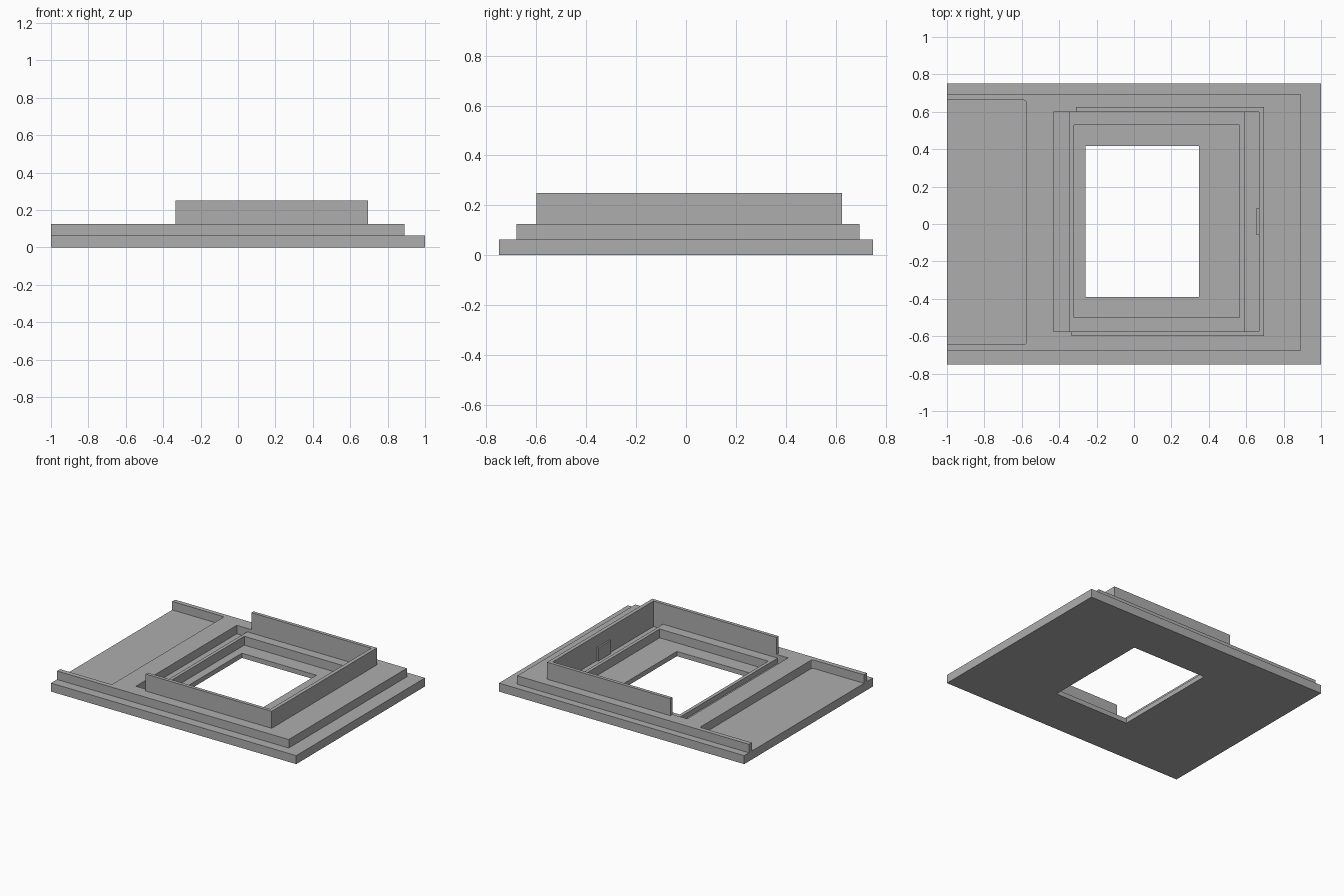
import bpy, bmesh

cube = bpy.data.objects.get("Cube")
if cube:
    bpy.data.objects.remove(cube, do_unlink=True)

grey = bpy.data.materials.new("plain_grey")
grey.use_nodes = True
COLOUR = (0.42, 0.42, 0.42, 1)
grey.diffuse_color = COLOUR
grey.node_tree.nodes["Principled BSDF"].inputs["Base Color"].default_value = COLOUR

BASE_TOP, DECK_TOP, WALL_TOP = 0.0625, 0.125, 0.25
LEDGE, RING_TOP = 0.035, 0.10


def prism(name, points, z0, z1, corner=0):
    """Extrude a flat outline from z0 to z1, optionally rounding its corners."""
    bm = bmesh.new()
    face = bm.faces.new([bm.verts.new((x, y, z0)) for x, y in points])
    grown = bmesh.ops.extrude_face_region(bm, geom=[face])["geom"]
    for v in grown:
        if isinstance(v, bmesh.types.BMVert):
            v.co.z = z1
    bmesh.ops.recalc_face_normals(bm, faces=bm.faces)
    if corner:
        upright = [e for e in bm.edges
                   if abs(e.verts[0].co.z - e.verts[1].co.z) > 1e-4]
        bmesh.ops.bevel(bm, geom=upright, offset=corner, segments=3,
                        profile=0.5, affect='EDGES')
    mesh = bpy.data.meshes.new(name)
    bm.to_mesh(mesh)
    bm.free()
    mesh.materials.append(grey)
    obj = bpy.data.objects.new(name, mesh)
    bpy.context.scene.collection.objects.link(obj)
    return obj


def block(name, x0, x1, y0, y1, z0, z1, corner=0):
    return prism(name, [(x0, y0), (x1, y0), (x1, y1), (x0, y1)], z0, z1, corner)


def cut(obj, *cutters):
    """Subtract the cutters, bake the result and remove them."""
    for c in cutters:
        mod = obj.modifiers.new("cut", 'BOOLEAN')
        mod.operation, mod.solver, mod.object = 'DIFFERENCE', 'EXACT', c
    bpy.context.view_layer.update()
    deps = bpy.context.evaluated_depsgraph_get()
    mesh = bpy.data.meshes.new_from_object(obj.evaluated_get(deps))
    obj.modifiers.clear()
    obj.data = mesh
    for c in cutters:
        bpy.data.objects.remove(c, do_unlink=True)


# Opening inside the raised ring, shared by the base and the ring
def ring_opening(z0, z1):
    return block("cutter", -0.32, 0.565, -0.50, 0.53, z0, z1)


# Base plate with a window and a recessed ledge around it
base = block("base_plate", -1, 1, -0.75, 0.75, 0, BASE_TOP)
cut(base,
    block("cutter", -0.26, 0.347, -0.39, 0.417, -0.1, 0.2),
    ring_opening(LEDGE, 0.2))

# Upper deck with an open-ended slot and a central pocket
deck = block("upper_deck", -1, 0.89, -0.68, 0.695, BASE_TOP, DECK_TOP)
cut(deck,
    block("cutter", -1.2, -0.577, -0.645, 0.662, 0, 0.3, corner=0.012),
    block("cutter", -0.43, 0.667, -0.575, 0.60, 0, 0.3))

# Low ring around the window, leaving a trench on either side
ring = block("window_ring", -0.345, 0.59, -0.575, 0.60, BASE_TOP, RING_TOP)
cut(ring, ring_opening(0, 0.2))

# Three-sided upright wall around the pocket
prism("pocket_wall",
      [(-0.335, -0.60), (0.695, -0.60), (0.695, 0.625), (-0.31, 0.625),
       (-0.31, 0.60), (0.667, 0.60), (0.667, -0.575), (-0.335, -0.575)],
      DECK_TOP, WALL_TOP)

# Thin tab on the inside of the wall
block("wall_tab", 0.655, 0.668, -0.06, 0.085, BASE_TOP, 0.16)
